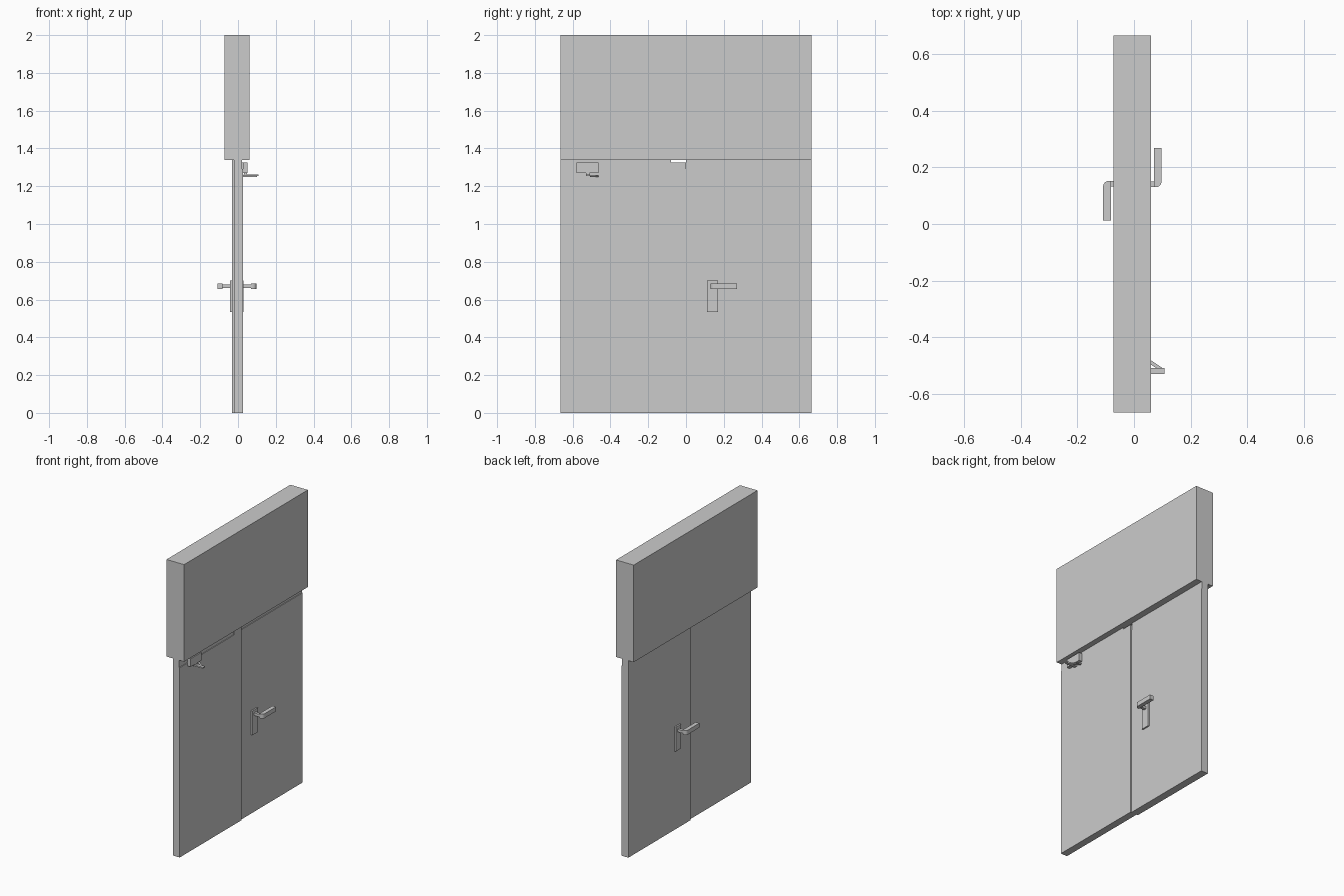
import bpy, bmesh, math

if "Cube" in bpy.data.objects:
    bpy.data.objects.remove(bpy.data.objects["Cube"])


def prism(name, pts, lo, hi, place):
    """Extrude a 2D outline between lo and hi; place maps (a, b, depth) to xyz."""
    bm = bmesh.new()
    a = [bm.verts.new(place(p, q, lo)) for p, q in pts]
    b = [bm.verts.new(place(p, q, hi)) for p, q in pts]
    n = len(pts)
    bm.faces.new(a)
    bm.faces.new(b)
    for i in range(n):
        bm.faces.new((a[i], a[(i + 1) % n], b[(i + 1) % n], b[i]))
    bmesh.ops.recalc_face_normals(bm, faces=bm.faces)
    me = bpy.data.meshes.new(name)
    bm.to_mesh(me)
    bm.free()
    ob = bpy.data.objects.new(name, me)
    bpy.context.collection.objects.link(ob)
    return ob


def along_x(y, z, x):
    return (x, y, z)


def along_z(x, y, z):
    return (x, y, z)


def box(name, x0, x1, y0, y1, z0, z1):
    return prism(name, [(x0, y0), (x1, y0), (x1, y1), (x0, y1)], z0, z1, along_z)


W = 0.665       # half width of the doorway
TOP = 1.34      # underside of the header
LEAF = 1.29     # top of the raised leaf face

# Header panel
box("header_panel", -0.072, 0.06, -W, W, TOP, 2.0)

# Active leaf: full-height core with a shorter raised face
box("active_leaf_core", -0.032, 0.015, 0, W, 0, TOP)
box("active_leaf_face", 0.015, 0.02, 0, W, 0, LEAF)

# Passive leaf: notched at its upper inner corner
prism("passive_leaf_core",
      [(-W, 0), (0, 0), (0, 1.325), (-0.08, 1.325), (-0.08, TOP), (-W, TOP)],
      -0.022, 0.022, along_x)
prism("passive_leaf_face",
      [(-W, 0), (0, 0), (0, 1.325), (-0.08, 1.325), (-0.08, LEAF), (-W, LEAF)],
      0.022, 0.027, along_x)

# Door closer: body, pivot and folded arm
box("closer_body", 0.027, 0.05, -0.58, -0.463, 1.27, 1.325)
box("closer_pivot", 0.032, 0.048, -0.53, -0.51, 1.262, 1.27)
box("closer_main_arm", 0.03, 0.108, -0.53, -0.508, 1.254, 1.263)
prism("closer_link_arm",
      [(0.078, -0.508), (0.1, -0.508), (0.033, -0.463), (0.027, -0.475)],
      1.25, 1.256, along_z)

# Lever handles, one per side, turned half round about the leaf centre
CX, CY = -0.006, 0.141
R = 0.02
corner = [(0.103 - R + R * math.cos(t), -0.011 + R - R * math.sin(t))
          for t in [math.radians(15 * i) for i in range(7)]]
for side, s in (("right", 1), ("left", -1)):
    def turn(a, b, z, s=s):
        return (CX + s * a, CY + s * b, z)

    def rect(a0, a1, b0, b1):
        return [(a0, b0), (a1, b0), (a1, b1), (a0, b1)]

    prism(side + "_handle_plate", rect(0.026, 0.036, -0.029, 0.029), 0.535, 0.70, turn)
    prism(side + "_handle_neck", rect(0.036, 0.078, -0.01, 0.009), 0.662, 0.68, turn)
    prism(side + "_handle_grip",
          [(0.076, 0.128), (0.103, 0.128)] + corner + [(0.076, -0.011)],
          0.656, 0.686, turn)
